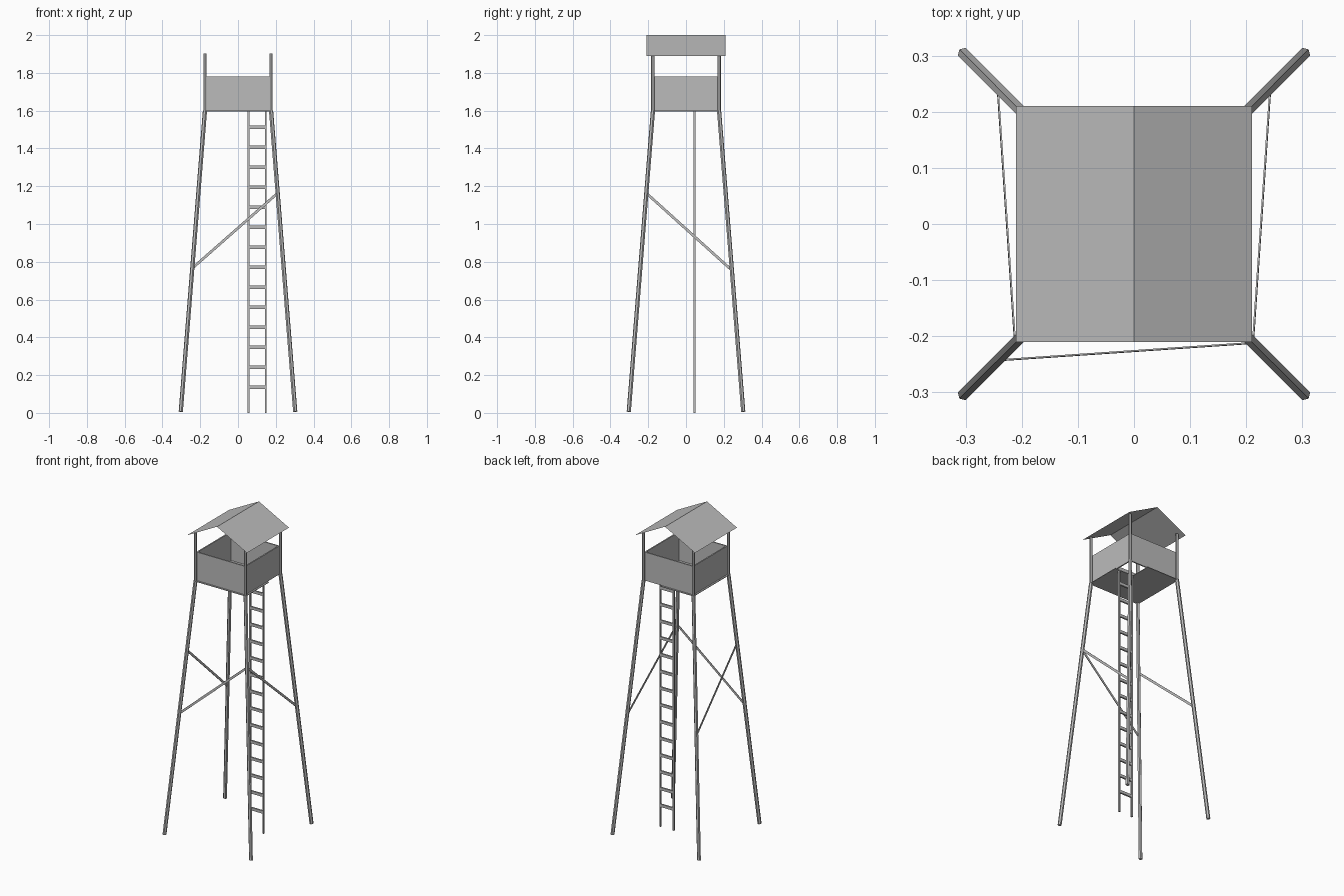
import bpy
from mathutils import Vector

cube = bpy.data.objects.get("Cube")
if cube:
    bpy.data.objects.remove(cube, do_unlink=True)

# Single weathered grey for the whole tower
grey = bpy.data.materials.new("plain_grey")
grey.use_nodes = True
TONE = (0.5, 0.5, 0.5, 1)
grey.diffuse_color = TONE
grey.node_tree.nodes["Principled BSDF"].inputs["Base Color"].default_value = TONE


def mesh_object(name, verts, faces):
    mesh = bpy.data.meshes.new(name)
    mesh.from_pydata(verts, [], faces)
    mesh.materials.append(grey)
    obj = bpy.data.objects.new(name, mesh)
    bpy.context.collection.objects.link(obj)
    return obj


def box(name, low, high):
    verts = [(x, y, z) for x in (low[0], high[0])
             for y in (low[1], high[1]) for z in (low[2], high[2])]
    faces = [(0, 1, 3, 2), (4, 6, 7, 5), (0, 4, 5, 1),
             (2, 3, 7, 6), (0, 2, 6, 4), (1, 5, 7, 3)]
    return mesh_object(name, verts, faces)


def pole(name, start, end, radius, sides=6):
    start, end = Vector(start), Vector(end)
    axis = end - start
    bpy.ops.mesh.primitive_cylinder_add(
        vertices=sides, radius=radius, depth=axis.length,
        location=(start + end) / 2,
        rotation=axis.to_track_quat('Z', 'Y').to_euler())
    obj = bpy.context.object
    obj.name = name
    obj.data.materials.append(grey)
    return obj


def strap(name, start, end, across, width=0.014, thick=0.003):
    """Flat board between two points, its thin side along 'across'."""
    start, end, across = Vector(start), Vector(end), Vector(across)
    side = (end - start).cross(across).normalized() * width / 2
    out = across * thick / 2
    verts = [p + side * s + out * t for p in (start, end)
             for s, t in ((-1, -1), (1, -1), (1, 1), (-1, 1))]
    faces = [(3, 2, 1, 0), (4, 5, 6, 7)]
    faces += [(i, (i + 1) % 4, (i + 1) % 4 + 4, i + 4) for i in range(4)]
    return mesh_object(name, verts, faces)


DECK, RAIL_TOP, EAVE, RIDGE = 1.6, 1.78, 1.89, 2.0
POST, FOOT = 0.175, 0.303

# Splayed legs and upright cabin posts
for depth, sy in (("front", -1), ("back", 1)):
    for hand, sx in (("right", -1), ("left", 1)):
        top = (sx * POST, sy * POST, DECK)
        pole(f"{depth}_{hand}_leg", (sx * FOOT, sy * FOOT, 0.006), top, 0.0115)
        pole(f"{depth}_{hand}_post", top, (sx * POST, sy * POST, 1.902), 0.009)

# Deck with a square hatch in the back left corner
E, H = 0.182, 0.05
HATCH = 0.17
box("deck_right", (-E, -E, DECK - 0.004), (H, E, DECK))
box("deck_left", (H, -E, DECK - 0.004), (E, H, DECK))

# Cabin walls
W, T = 0.172, 0.008
for name, s in (("front", -1), ("back", 1)):
    y = sorted((s * W, s * (W - T)))
    box(name + "_wall", (-W, y[0], DECK), (W, y[1], RAIL_TOP))
for name, s in (("right", -1), ("left", 1)):
    x = sorted((s * W, s * (W - T)))
    box(name + "_wall", (x[0], T - W, DECK), (x[1], W - T, RAIL_TOP))

# Gabled roof made of two thin sheets
R = 0.21
mesh_object("roof",
            [(-R, -R, EAVE), (0, -R, RIDGE), (R, -R, EAVE),
             (-R, R, EAVE), (0, R, RIDGE), (R, R, EAVE)],
            [(0, 1, 4, 3), (1, 2, 5, 4)])

# Diagonal braces on the front and both sides
LOW, HIGH = 0.243, 0.212
strap("front_brace", (-LOW, -LOW, 0.765), (HIGH, -HIGH, 1.165), (0, 1, 0))
for name, s in (("right", -1), ("left", 1)):
    strap(name + "_brace", (s * LOW, LOW, 0.755), (s * HIGH, -HIGH, 1.165), (1, 0, 0))

# Ladder up to the hatch
LY, D = 0.045, 0.005
for name, x in (("right", 0.055), ("left", 0.147)):
    box(f"ladder_{name}_rail", (x - D, LY - D, 0), (x + D, LY + D, DECK))
for i in range(14):
    z = 0.135 + i * 0.106
    box(f"ladder_rung_{i + 1}", (0.06, LY - D, z - 0.009), (0.142, LY + D, z + 0.009))
